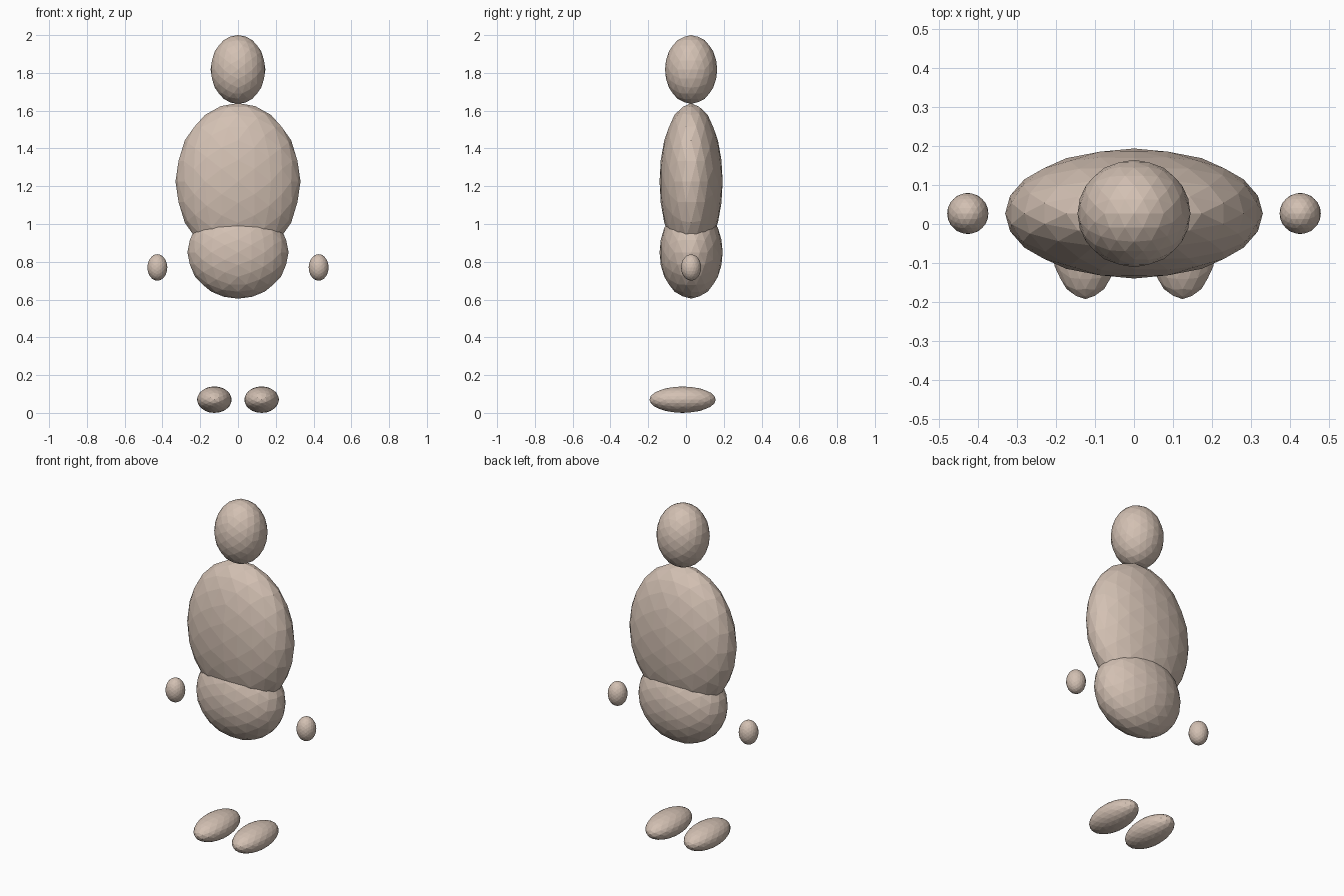
import bpy
import bmesh
from mathutils import Vector

cube = bpy.data.objects.get("Cube")
if cube:
    bpy.data.objects.remove(cube, do_unlink=True)

# Single clay-like skin colour
COLOUR = (0.65, 0.53, 0.45, 1.0)
skin = bpy.data.materials.new("warm_beige")
skin.use_nodes = True
skin.diffuse_color = COLOUR
skin.node_tree.nodes["Principled BSDF"].inputs["Base Color"].default_value = COLOUR

GOLDEN = (1 + 5 ** 0.5) / 2


def ellipsoid(name, centre, radii):
    """Faceted ellipsoid: golden-ratio icosahedron split twice, then scaled."""
    bm = bmesh.new()
    for a in (-1, 1):
        for b in (-GOLDEN, GOLDEN):
            for corner in ((a, 0, b), (b, a, 0), (0, b, a)):
                bm.verts.new(Vector(corner).normalized())
    bmesh.ops.convex_hull(bm, input=bm.verts[:])
    for _ in range(2):
        bmesh.ops.subdivide_edges(bm, edges=bm.edges[:], cuts=1, use_grid_fill=True)
        for v in bm.verts:
            v.co.normalize()
    bmesh.ops.scale(bm, vec=radii, verts=bm.verts[:])
    bmesh.ops.recalc_face_normals(bm, faces=bm.faces[:])
    mesh = bpy.data.meshes.new(name)
    bm.to_mesh(mesh)
    bm.free()
    mesh.materials.append(skin)
    obj = bpy.data.objects.new(name, mesh)
    obj.location = centre
    bpy.context.collection.objects.link(obj)
    return obj


# Trunk and head
MID_Y = 0.027
ellipsoid("head", (0, MID_Y, 1.818), (0.145, 0.138, 0.182))
ellipsoid("torso", (0, MID_Y, 1.225), (0.331, 0.167, 0.415))
ellipsoid("pelvis", (0, MID_Y, 0.85), (0.268, 0.167, 0.245))

# Paired hands and feet
for side, s in (("left", 1), ("right", -1)):
    ellipsoid(side + "_hand", (s * 0.427, MID_Y, 0.77), (0.053, 0.053, 0.07))
    ellipsoid(side + "_foot", (s * 0.125, -0.018, 0.07), (0.092, 0.175, 0.07))
